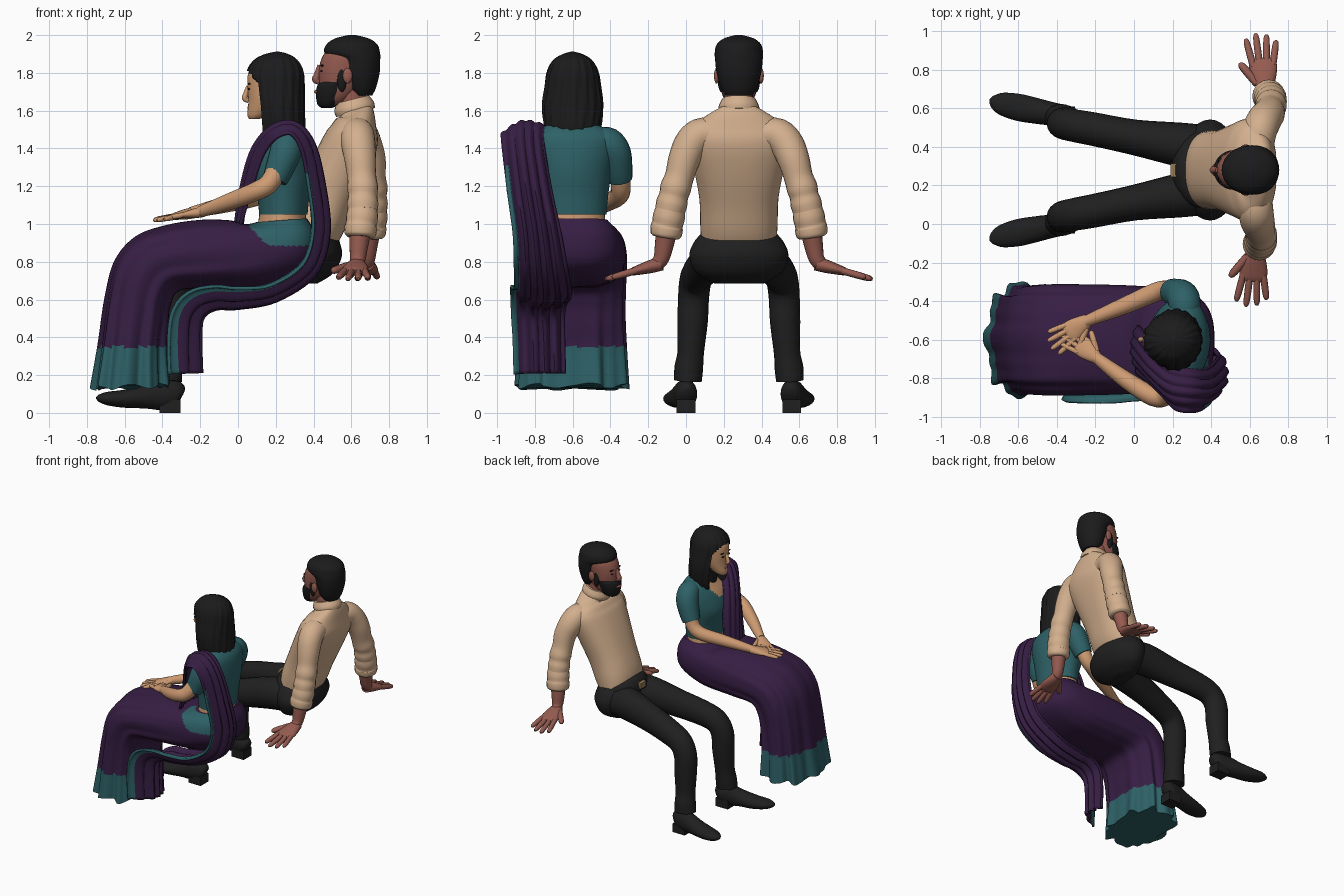
import bpy, bmesh, math
from mathutils import Vector as V

def mat(name, r, g, b):
    m = bpy.data.materials.new(name)
    m.diffuse_color = (r, g, b, 1)
    return m

DARK_SKIN = mat("brown skin", .30, .105, .08)
LIGHT_SKIN = mat("tan skin", .62, .33, .17)
SHIRT = mat("beige shirt", .65, .43, .27)
BLACK = mat("black cloth", .014, .014, .014)
HAIR = mat("black hair", .011, .011, .012)
PURPLE = mat("purple cloth", .038, .013, .058)
TEAL = mat("teal cloth", .027, .12, .135)
BRASS = mat("brass", .3, .2, .09)
TAU, Y = 2 * math.pi, V((0, 1, 0))

def spline(st, k=4):
    """Catmull-Rom interpolation of tuples."""
    out, n = [], len(st)
    for i in range(n - 1):
        a, b, c, d = st[max(i - 1, 0)], st[i], st[i + 1], st[min(i + 2, n - 1)]
        for j in range(k):
            t = j / k
            out.append(tuple(.5 * (2 * q + (r - p) * t + (2 * p - 5 * q + 4 * r - s) * t * t
                       + (3 * q - p - 3 * r + s) * t ** 3) for p, q, r, s in zip(a, b, c, d)))
    return out + [tuple(st[-1])]

def power(v, e):
    return math.copysign(abs(v) ** e, v)

def loft(name, rings, mats, rule=None, closed=True):
    """Skin rings of points; rule(centre, column) gives a material index."""
    bm = bmesh.new()
    vs = [[bm.verts.new(p) for p in r] for r in rings]
    n = len(rings[0])
    for a, b in zip(vs, vs[1:]):
        for i in range(n if closed else n - 1):
            j = (i + 1) % n
            f = bm.faces.new((a[i], a[j], b[j], b[i]))
            if rule:
                f.material_index = rule(f.calc_center_median(), i)
    if closed:
        for r in (vs[0], vs[-1]):
            f = bm.faces.new(r)
            if rule:
                f.material_index = rule(f.calc_center_median(), 0)
    bmesh.ops.recalc_face_normals(bm, faces=bm.faces)
    me = bpy.data.meshes.new(name)
    bm.to_mesh(me)
    bm.free()
    for m in mats if isinstance(mats, (list, tuple)) else [mats]:
        me.materials.append(m)
    me.polygons.foreach_set("use_smooth", [True] * len(me.polygons))
    me.set_sharp_from_angle(angle=math.radians(55))
    ob = bpy.data.objects.new(name, me)
    bpy.context.collection.objects.link(ob)
    return ob

def sweep(name, st, m, ref=Y, n=20, k=4, e=1):
    """Tube through (x, y, z, r along ref[, other r])."""
    pts = spline([s if len(s) == 5 else (*s, s[3]) for s in st], k)
    P, rings = [V(p[:3]) for p in pts], []
    for i, p in enumerate(pts):
        t = (P[min(i + 1, len(P) - 1)] - P[max(i - 1, 0)]).normalized()
        u = (ref - t * ref.dot(t)).normalized()
        w = t.cross(u)
        rings.append([P[i] + u * p[3] * power(math.cos(TAU * j / n), e) + w * p[4] * power(math.sin(TAU * j / n), e)
                      for j in range(n)])
    return loft(name, rings, m)

def stack(name, cy, st, m, n=32, k=4, mod=None, rule=None):
    """Horizontal oval sections (z, centre x, rx, ry)."""
    rings = []
    for z, cx, rx, ry in spline(st, k):
        ring = []
        for j in range(n):
            a = TAU * j / n
            s = mod(a, z) if mod else 1
            ring.append((cx - max(rx, .005) * s * math.cos(a), cy + max(ry, .005) * s * math.sin(a), z))
        rings.append(ring)
    return loft(name, rings, m, rule)

def ball(name, c, r, m):
    prof = [math.pi * i / 10 for i in range(11)]
    return stack(name, c[1], [(c[2] - r[2] * math.cos(a), c[0], r[0] * math.sin(a), r[1] * math.sin(a))
                              for a in prof], m, 16, 1)

def box(name, c, s, m):
    x, y, z = [q / 2 for q in s]
    return loft(name, [[(c[0] + a * x, c[1] + b * y, c[2] + h * z) for a, b in ((-1, -1), (1, -1), (1, 1), (-1, 1))]
                       for h in (-1, 1)], m)

def hand(name, base, fwd, side, m, s=1.0):
    base, fwd = V(base), V(fwd).normalized()
    side = V(side)
    side = (side - fwd * side.dot(fwd)).normalized()
    sweep(name + "_palm", [(*(base + fwd * d * s), a * s, b * s) for d, a, b in
          ((-.02, .036, .034), (.03, .052, .032), (.08, .064, .026), (.12, .064, .02), (.14, .052, .012))], m, side)
    def digit(nm, p, d, L, r):
        d = d.normalized()
        sweep(nm, [(*(p + d * L * q * s), r * e * s) for q, e in ((0, 1), (.5, 1), (.88, .85), (1, .4))],
              m, fwd.cross(side), 10, 3)
    for i, L in enumerate((.14, .16, .15, .12)):
        digit(f"{name}_finger_{i}", base + (fwd * .105 + side * (.046 - .031 * i)) * s,
              fwd + side * (.16 - .13 * i), L, .017)
    digit(name + "_thumb", base + (fwd * .02 + side * .035) * s, fwd * .8 + side * .55, .13, .02)

# ---------- man ----------
MY = .28
sweep("shirt", [(x, MY, z, a, b) for x, z, a, b in (
    (.385, .91, .20, .13), (.415, 1.0, .205, .15), (.47, 1.14, .21, .152), (.54, 1.3, .24, .152),
    (.60, 1.44, .268, .142), (.62, 1.51, .25, .12), (.63, 1.565, .185, .095), (.62, 1.61, .10, .09), (.615, 1.63, .08, .08))],
    SHIRT, n=40, e=.88)
sweep("collar", [(.622, MY, 1.59, .105), (.615, MY, 1.62, .108), (.605, MY, 1.66, .09)], SHIRT)
sweep("belt", [(.345, MY, .86, .20, .158), (.36, MY, .90, .205, .163), (.372, MY, .93, .20, .155), (.385, MY, .955, .18, .12)],
      BLACK, n=36)
box("belt_buckle", (.215, MY, .95), (.05, .07, .045), BRASS)
stack("trouser_seat", MY, [(.685, .36, .06, .13), (.74, .385, .12, .225), (.83, .395, .155, .262),
                           (.9, .385, .155, .24), (.95, .39, .13, .20)], BLACK)
sweep("man_neck", [(.62, MY, 1.56, .075), (.605, MY, 1.65, .075), (.59, MY, 1.76, .075)], DARK_SKIN)
stack("man_head", MY, [(1.63, .50, .05, .05), (1.67, .52, .09, .08), (1.74, .55, .12, .10), (1.82, .56, .132, .11),
                       (1.9, .575, .12, .11), (1.95, .59, .07, .07)], DARK_SKIN)
stack("beard", MY, [(1.615, .47, .03, .035), (1.635, .48, .06, .065), (1.69, .497, .085, .09),
                    (1.735, .507, .086, .101), (1.752, .52, .08, .103)], HAIR)
stack("man_hair", MY, [(1.68, .66, .05, .07), (1.72, .65, .08, .095), (1.8, .645, .105, .118), (1.87, .635, .118, .126),
                       (1.905, .605, .147, .128), (1.95, .603, .135, .118), (1.982, .603, .09, .08), (2.0, .603, .02, .02)], HAIR)
sweep("man_nose", [(.435, MY, 1.84, .014), (.42, MY, 1.79, .018), (.412, MY, 1.765, .02), (.43, MY, 1.75, .014)], DARK_SKIN, n=12)
ball("man_lips", (.416, MY, 1.70), (.014, .03, .01), DARK_SKIN)
X = V((1, 0, 0))
for s, tag in ((-1, "near"), (1, "far")):
    dx = .05 if s > 0 else 0
    my = lambda y: y if s < 0 else 2 * MY - y
    fy = lambda y: my(2 * MY - y)
    ball(tag + "_sideburn", (.55, MY + s * .093, 1.775), (.028, .02, .075), HAIR)
    ball(tag + "_ear", (.58, MY + s * .118, 1.785), (.026, .014, .04), DARK_SKIN)
    ball(tag + "_brow", (.447, MY + s * .042, 1.838), (.01, .026, .006), HAIR)
    ball(tag + "_eye", (.444, MY + s * .042, 1.81), (.009, .015, .005), HAIR)
    # sleeves with folds and rolled cuffs
    sweep(tag + "_sleeve", [(x + dx * q, my(y), z, r) for x, y, z, r, q in (
        (.63, .15, 1.475, .085, .2), (.632, .075, 1.47, .09, .4), (.638, .025, 1.42, .09, .7), (.648, -.01, 1.34, .084, 1),
        (.655, -.035, 1.25, .077, 1), (.66, -.055, 1.19, .082, 1), (.66, -.065, 1.15, .077, 1), (.66, -.075, 1.11, .083, 1),
        (.66, -.085, 1.07, .079, 1))], SHIRT, X)
    sweep(tag + "_cuff", [(x + dx, my(y), z, r) for x, y, z, r in (
        (.66, -.08, 1.09, .076), (.657, -.09, 1.04, .085), (.652, -.098, 1.0, .082), (.65, -.102, .98, .086),
        (.648, -.105, .945, .083), (.647, -.107, .93, .07))], SHIRT, X)
    sweep(tag + "_forearm", [(x + dx, my(y), z, r) for x, y, z, r in (
        (.65, -.10, .98, .058), (.64, -.115, .89, .05), (.635, -.13, .82, .042), (.63, -.155, .785, .037))], DARK_SKIN, X)
    hand(tag + "_man_hand", (.63 + dx, my(-.15), .785), (-.1, s, -.28), (-1, 0, 0), DARK_SKIN, 1.1)
    # leg, shoe, heel
    sweep(tag + "_trouser_leg", [(x, fy(y), z, r, q) for x, y, z, r, q in (
        (.42, .39, .82, .115, .11), (.25, .41, .835, .115, .125), (0, .45, .79, .092, .11), (-.2, .49, .745, .087, .098),
        (-.31, .51, .70, .085, .092), (-.36, .52, .61, .082, .088), (-.365, .525, .48, .08, .086), (-.37, .535, .32, .07, .076),
        (-.375, .545, .24, .076, .08), (-.38, .55, .17, .073, .083))], BLACK)
    sweep(tag + "_shoe", [(-.30, fy(.55), .09, .035, .04), (-.33, fy(.555), .1, .055, .075), (-.42, fy(.57), .095, .06, .08),
        (-.5, fy(.585), .085, .066, .062), (-.6, fy(.605), .075, .07, .048), (-.69, fy(.625), .076, .057, .036),
        (-.735, fy(.635), .078, .03, .02), (-.75, fy(.637), .078, .008, .006)], BLACK)
    box(tag + "_heel", (-.36, fy(.56), .035), (.11, .1, .07), BLACK)

# ---------- woman ----------
WY = -.6
stack("midriff", WY, [(.96, .23, .135, .18), (1.03, .235, .125, .172), (1.1, .235, .12, .168)], LIGHT_SKIN)
stack("blouse", WY, [(1.05, .24, .128, .178), (1.15, .24, .138, .188), (1.27, .235, .16, .205), (1.38, .25, .145, .225),
                     (1.46, .265, .115, .222), (1.51, .265, .08, .165), (1.535, .26, .055, .09)], [TEAL, LIGHT_SKIN], n=96, k=10,
      rule=lambda c, i: int(c.x < .24 and c.z > 1.37 and abs(c.y - WY) < (c.z - 1.34) * .8))
sweep("woman_neck", [(.26, WY, 1.48, .065), (.23, WY, 1.56, .055), (.2, WY, 1.66, .058)], LIGHT_SKIN)
stack("woman_head", WY, [(1.555, .085, .025, .03), (1.58, .11, .06, .055), (1.65, .14, .085, .085), (1.73, .15, .10, .097),
                         (1.8, .155, .10, .097), (1.86, .17, .07, .07)], LIGHT_SKIN)
sweep("woman_nose", [(.054, WY, 1.73, .01), (.042, WY, 1.69, .014), (.036, WY, 1.665, .015), (.055, WY, 1.65, .01)], LIGHT_SKIN, n=12)
ball("woman_lips", (.062, WY, 1.615), (.013, .026, .011), DARK_SKIN)
def locks(a, z):
    a = (a + math.pi) % TAU - math.pi
    open_face = abs(a) < .85 and z < 1.81 - .1 * a * a
    return .5 if open_face else 1 + .022 * math.sin(17 * a + 11 * z) + .012 * math.sin(29 * a - 7 * z)
stack("woman_hair", WY, [(1.425, .225, .09, .10), (1.46, .22, .125, .13), (1.52, .22, .135, .15), (1.62, .213, .138, .16),
                         (1.72, .205, .145, .148), (1.81, .198, .147, .133), (1.87, .2, .112, .1), (1.9, .205, .06, .05),
                         (1.912, .21, .01, .01)], HAIR, n=96, k=6, mod=locks)
for s, tag in ((-1, "left"), (1, "right")):
    ball(tag + "_eye", (.058, WY + s * .038, 1.715), (.008, .014, .005), HAIR)
    ball(tag + "_eyebrow", (.06, WY + s * .04, 1.742), (.008, .022, .004), HAIR)
    sweep(tag + "_blouse_sleeve", [(x, WY + s * y, z, r) for x, y, z, r in (
        (.265, .13, 1.44, .07), (.263, .185, 1.43, .083), (.25, .225, 1.375, .084), (.215, .243, 1.28, .074),
        (.195, .25, 1.235, .066))], TEAL, X)
sweep("left_arm", [(.21, -.85, 1.29, .055), (.165, -.89, 1.215, .052), (.10, -.895, 1.175, .05), (-.04, -.81, 1.12, .045), (-.2, -.69, 1.065, .03)],
      LIGHT_SKIN, V((0, .7, .7)))
sweep("right_arm", [(.21, -.355, 1.29, .055), (.175, -.345, 1.2, .052), (.11, -.355, 1.15, .05), (-.04, -.42, 1.11, .045), (-.25, -.505, 1.06, .03)],
      LIGHT_SKIN, V((0, .7, .7)))
hand("left_hand", (-.2, -.69, 1.062), (-.75, .62, -.14), (.3, 1, 0), LIGHT_SKIN, .83)
hand("right_hand", (-.25, -.505, 1.057), (-.8, -.55, -.16), (.3, -1, 0), LIGHT_SKIN, .88)

# skirt: outer x,z / inner x,z / half width / pleat depth
rings, n = [], 128
for ox, oz, ix, iz, hw, amp in spline([
        (.10, 1.01, .365, 1.03, .185, 0), (.04, 1.0, .415, .93, .235, 0), (-.05, 1.02, .385, .78, .265, 0),
        (-.2, 1.02, .18, .68, .28, .006), (-.38, .99, -.1, .66, .285, .012), (-.54, .93, -.3, .65, .285, .016),
        (-.65, .8, -.355, .57, .28, .022), (-.70, .6, -.37, .45, .275, .032), (-.73, .37, -.38, .34, .28, .046),
        (-.765, .13, -.37, .145, .29, .065)], 10):
    o, i_ = V((ox, WY, oz)), V((ix, WY, iz))
    mid, half, ring = (o + i_) / 2, (o - i_) / 2, []
    for j in range(n):
        a = TAU * j / n
        c, s = math.cos(a), math.sin(a)
        w = 1 + amp * (math.sin(9 * a + 1.5) + .6 * math.sin(16 * a + 1))
        ring.append(mid + half * w * power(c, .8) + Y * hw * w * power(s, .8) + V((0, 0, amp * .2 * math.sin(7 * a))))
    rings.append(ring)
loft("draped_skirt", rings, [PURPLE, TEAL],
     lambda c, i: int(c.z < .35 or (c.z > .885 + max(0, .16 - c.x) and .06 < c.x < .385 and c.y < -.68)))

# shoulder drape: pleated ribbon over the shoulder, down the back and under the seat
path = spline([(-.01, -.65, 1.0, .125, .03), (.02, -.69, 1.2, .13, .06), (.08, -.76, 1.4, .12, .07),
    (.18, -.84, 1.515, .12, .07), (.30, -.86, 1.535, .115, .07), (.395, -.86, 1.43, .11, .08), (.45, -.83, 1.2, .115, .09),
    (.47, -.79, .95, .125, .09), (.40, -.77, .74, .14, .09), (.2, -.76, .605, .15, .09), (0, -.77, .565, .15, .11),
    (-.12, -.78, .56, .15, .125), (-.195, -.785, .51, .14, .16), (-.21, -.78, .4, .135, .17), (-.205, -.775, .21, .135, .17)], 6)
rings, cols = [], 40
for i, (x, y, z, hw, curl) in enumerate(path):
    a, b = path[max(i - 1, 0)], path[min(i + 1, len(path) - 1)]
    nrm = Y.cross(V((b[0] - a[0], 0, b[2] - a[2])).normalized())
    amp = .005 + .01 * min(1, max(0, (i - 24) / 18))
    rings.append([V((x, y + hw * v, z)) + nrm * (curl * max(0, -v) ** 1.6 + .03 * max(0, v) ** 2 + amp * math.sin(v * 15 + .02 * i))
                  for v in [2 * j / cols - 1 for j in range(cols + 1)]])
drape = loft("shoulder_drape", rings, [PURPLE, TEAL],
             lambda c, i: int(i < 5 and (c.x > .36 or c.z < .8)), closed=False)
sol = drape.modifiers.new("thickness", 'SOLIDIFY')
sol.thickness, sol.offset = .016, 0
